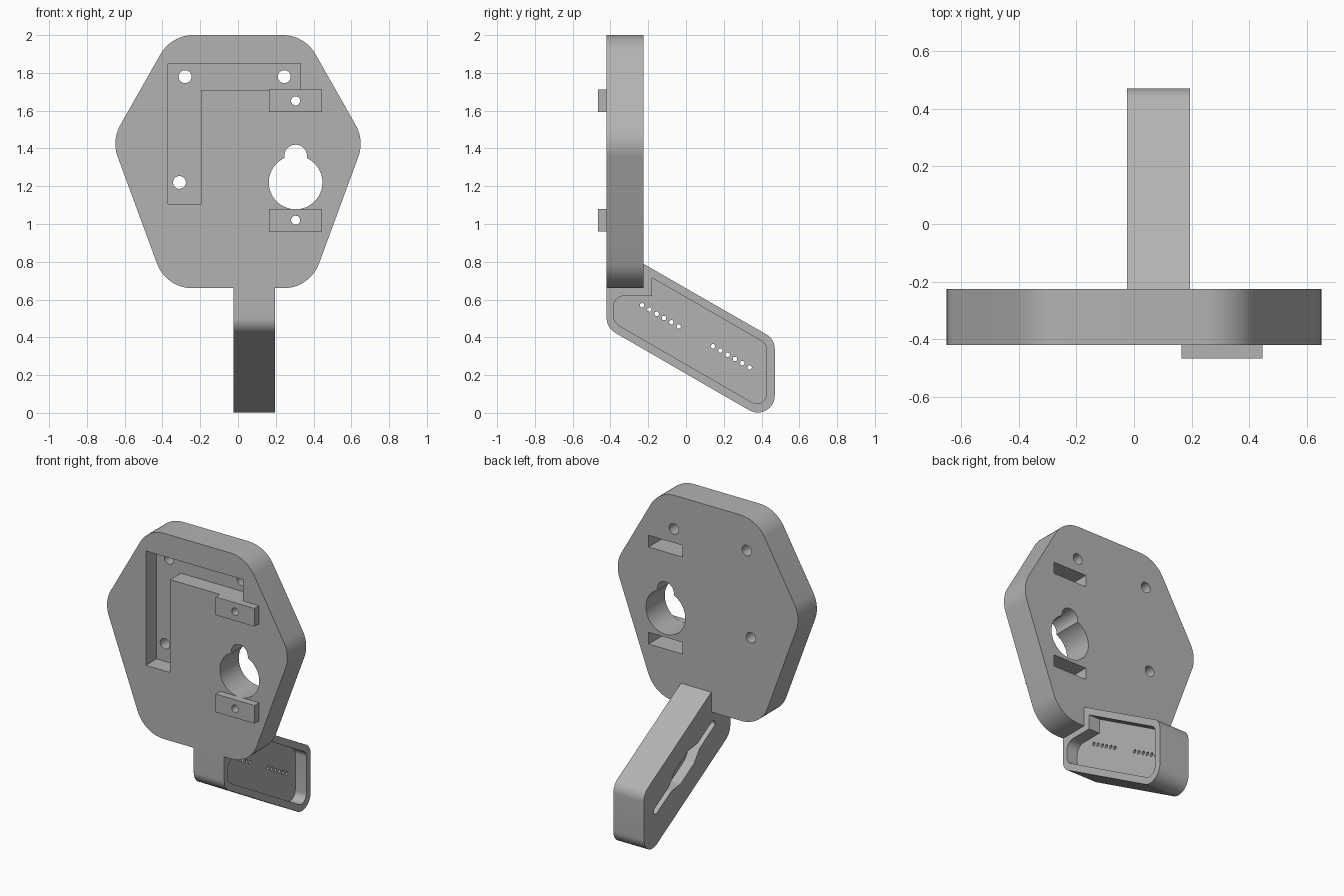
import bpy, bmesh, math
from mathutils import Vector

if "Cube" in bpy.data.objects:
    bpy.data.objects.remove(bpy.data.objects["Cube"], do_unlink=True)

grey = bpy.data.materials.new("mid grey")
grey.use_nodes = True
COLOUR = (0.45, 0.45, 0.45, 1)
grey.diffuse_color = COLOUR
grey.node_tree.nodes["Principled BSDF"].inputs["Base Color"].default_value = COLOUR


def rounded(points, radii, steps=12):
    """Replace each corner of an outline by an arc of its own radius."""
    out = []
    for i, (p, r) in enumerate(zip(points, radii)):
        p = Vector(p)
        if r == 0:
            out.append(p)
            continue
        a = (Vector(points[i - 1]) - p).normalized()
        b = (Vector(points[(i + 1) % len(points)]) - p).normalized()
        half = a.angle(b) / 2
        centre = p + (a + b).normalized() * r / math.sin(half)
        start = p + a * r / math.tan(half) - centre
        end = p + b * r / math.tan(half) - centre
        sweep = start.angle_signed(end)
        for k in range(steps + 1):
            t = -sweep * k / steps
            out.append(centre + Vector((start.x * math.cos(t) - start.y * math.sin(t),
                                        start.x * math.sin(t) + start.y * math.cos(t))))
    return out


def circle(u, v, r, n=32):
    return [(u + r * math.cos(math.tau * k / n), v + r * math.sin(math.tau * k / n)) for k in range(n)]


def rect(u0, u1, v0, v1):
    return [(u0, v0), (u1, v0), (u1, v1), (u0, v1)]


def prism(name, outlines, axis, lo, hi):
    """Extrude outlines along x (drawn in y, z) or along y (drawn in x, z)."""
    bm = bmesh.new()
    for outline in outlines:
        place = (lambda d, p: (d, p[0], p[1])) if axis == "X" else (lambda d, p: (p[0], d, p[1]))
        face = bm.faces.new([bm.verts.new(place(lo, p)) for p in outline])
        side = bmesh.ops.extrude_face_region(bm, geom=[face])["geom"]
        moved = [v for v in side if isinstance(v, bmesh.types.BMVert)]
        bmesh.ops.translate(bm, verts=moved, vec=place(hi - lo, (0, 0)))
    bmesh.ops.recalc_face_normals(bm, faces=bm.faces)
    mesh = bpy.data.meshes.new(name)
    bm.to_mesh(mesh)
    bm.free()
    mesh.materials.append(grey)
    obj = bpy.data.objects.new(name, mesh)
    bpy.context.collection.objects.link(obj)
    return obj


def carve(obj, cutters):
    """Subtract the cutters, keep the result, and smooth the curved faces."""
    for cutter in cutters:
        cutter.hide_render = True
        mod = obj.modifiers.new("cut", "BOOLEAN")
        mod.operation, mod.solver, mod.object = "DIFFERENCE", "EXACT", cutter
    bpy.context.view_layer.update()
    mesh = bpy.data.meshes.new_from_object(obj.evaluated_get(bpy.context.evaluated_depsgraph_get()))
    obj.modifiers.clear()
    obj.data = mesh
    for cutter in cutters:
        bpy.data.objects.remove(cutter, do_unlink=True)
    bpy.ops.object.select_all(action="DESELECT")
    obj.select_set(True)
    bpy.context.view_layer.objects.active = obj
    bpy.ops.object.shade_smooth_by_angle(angle=math.radians(30))


FRONT, BACK = -0.42, -0.225
BOLT_X, BLOCK_Z = 0.305, {"upper_block": 1.652, "lower_block": 1.02}

# Six-sided plate with rounded corners
half = [(0.381, 0.66), (0.669, 1.443), (0.353, 2.0)]
outline = half + [(-x, z) for x, z in reversed(half)]
plate = prism("plate", [rounded(outline, [0.2] * 6)], "Y", FRONT, BACK)

# L-shaped pocket, keyhole, screw holes and rear nut slots
pocket = [(-0.37, 1.105), (-0.195, 1.105), (-0.195, 1.71), (0.33, 1.71), (0.33, 1.85), (-0.37, 1.85)]
screws = [circle(-0.28, 1.78, 0.034), circle(0.245, 1.78, 0.034), circle(-0.31, 1.22, 0.034)]
bolts = [circle(BOLT_X, z, 0.024) for z in BLOCK_Z.values()]
slots = [rect(BOLT_X - 0.122, BOLT_X + 0.122, z - 0.038, z + 0.038) for z in BLOCK_Z.values()]
carve(plate, [
    prism("pocket_cutter", [pocket], "Y", FRONT - 0.1, -0.31),
    prism("screw_cutter", screws + bolts, "Y", FRONT - 0.1, BACK + 0.1),
    prism("slot_cutter", slots, "Y", FRONT + 0.02, BACK + 0.1),
    prism("keyhole_cutter", [circle(BOLT_X, 1.22, 0.142, 64)], "Y", FRONT - 0.1, BACK + 0.1),
    prism("notch_cutter", [circle(BOLT_X, 1.36, 0.06)], "Y", FRONT - 0.1, BACK + 0.1),
])

# Mounting blocks on the front face
for name, z in BLOCK_Z.items():
    block = prism(name, [rect(0.165, 0.445, z - 0.059, z + 0.059)], "Y", FRONT - 0.046, FRONT)
    carve(block, [prism("bolt_cutter", [circle(BOLT_X, z, 0.024)], "Y", -1, 0)])

# Sloping rear arm
LEFT, RIGHT = -0.025, 0.195
body = [(FRONT, 0.45), (0.47, -0.064), (0.47, 0.39), (BACK, 0.789), (BACK, 0.66), (FRONT, 0.66)]
arm = prism("arm", [rounded(body, [0.09, 0.09, 0.09, 0, 0, 0])], "X", LEFT, RIGHT)

# Arm recess, pin holes, and a groove that widens in the middle
recess = [(-0.385, 0.48), (0.425, 0.012), (0.425, 0.366), (-0.18, 0.715), (-0.18, 0.62), (-0.385, 0.62)]
along, across = Vector((0.866, -0.5)), Vector((0.5, 0.866))
middle = Vector((0.052, 0.405))
pins = [circle(*(middle + along * s * (0.105 + 0.0448 * k)), 0.012, 12) for s in (-1, 1) for k in range(6)]
upper = [(0.36, 0.022), (0.17, 0.022), (0.08, 0.06), (-0.08, 0.06), (-0.17, 0.022), (-0.36, 0.022)]
groove = [middle + along * s + across * t for s, t in upper + [(-s, -t) for s, t in upper]]
soft = [0.021, 0.03, 0.03, 0.03, 0.03, 0.021] * 2
carve(arm, [
    prism("recess_cutter", [rounded(recess, [0.07, 0.05, 0.05, 0, 0, 0.06])], "X", RIGHT - 0.08, RIGHT + 0.1),
    prism("groove_cutter", [rounded(groove, soft, 6)], "X", LEFT - 0.1, LEFT + 0.07),
    prism("pin_cutter", pins, "X", LEFT - 0.1, RIGHT + 0.1),
])
